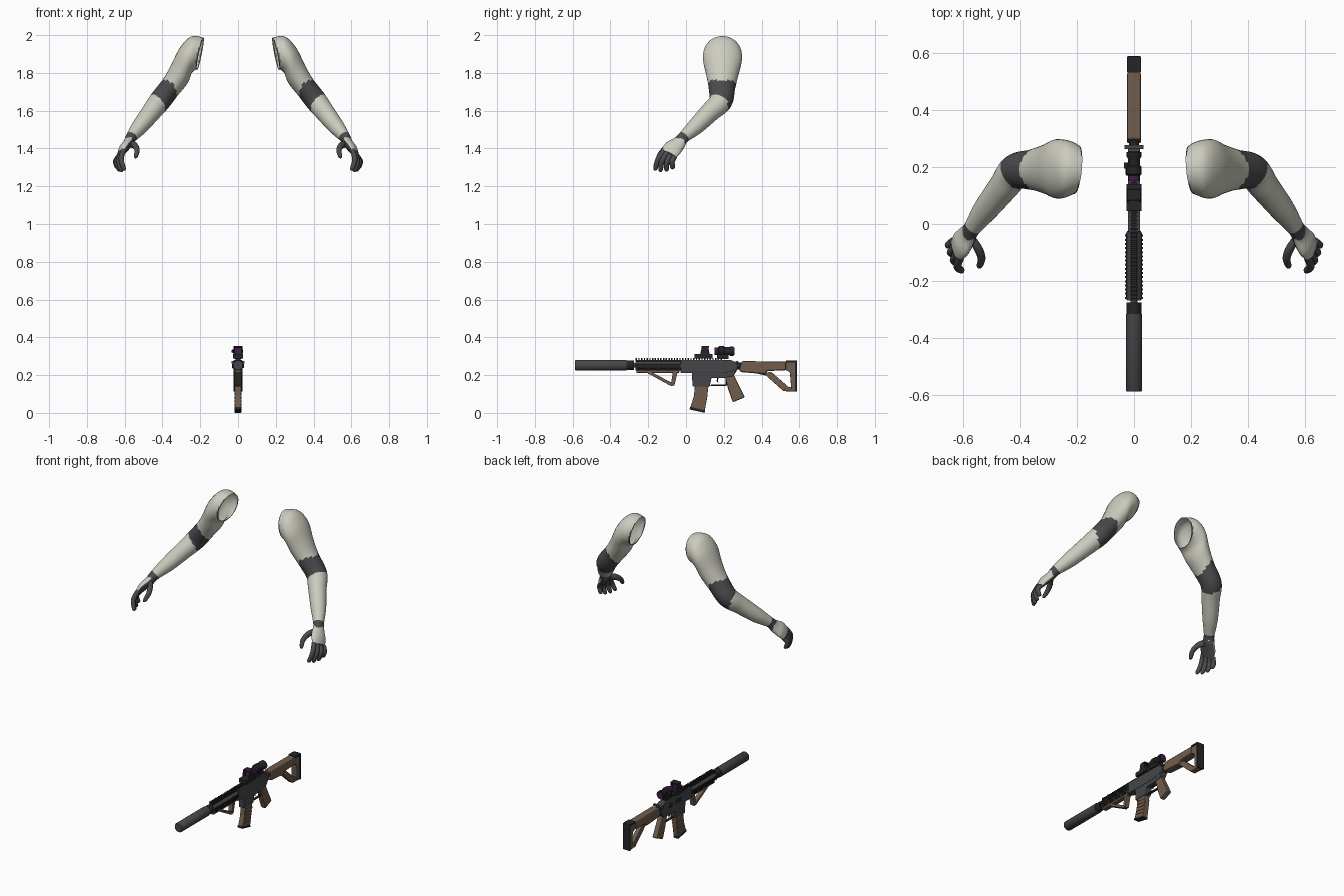
import bpy, bmesh, math
from mathutils import Vector

default_cube = bpy.data.objects.get("Cube")
if default_cube:
    bpy.data.objects.remove(default_cube, do_unlink=True)


def make_material(name, red, green, blue, roughness=0.6):
    material = bpy.data.materials.new(name)
    material.use_nodes = True
    material.diffuse_color = (red, green, blue, 1)
    shader = next(n for n in material.node_tree.nodes if n.type == 'BSDF_PRINCIPLED')
    shader.inputs["Base Color"].default_value = (red, green, blue, 1)
    shader.inputs["Roughness"].default_value = roughness
    return material


cream = make_material("warm white shell", .6, .6, .52)
joint = make_material("dark grey joint", .07, .07, .075)
metal = make_material("gunmetal", .06, .062, .066)
black = make_material("black polymer", .018, .018, .02)
brown = make_material("brown polymer", .16, .11, .075)
purple = make_material("purple lens", .06, .012, .08)


def finish(name, bm, materials, smooth=False, bevel=0):
    bmesh.ops.recalc_face_normals(bm, faces=bm.faces)
    mesh = bpy.data.meshes.new(name)
    bm.to_mesh(mesh)
    bm.free()
    for material in materials:
        mesh.materials.append(material)
    obj = bpy.data.objects.new(name, mesh)
    bpy.context.collection.objects.link(obj)
    if bevel:
        modifier = obj.modifiers.new("soft edges", 'BEVEL')
        modifier.width = bevel
        modifier.segments = 2
    if smooth:
        bpy.ops.object.select_all(action='DESELECT')
        obj.select_set(True)
        bpy.context.view_layer.objects.active = obj
        bpy.ops.object.shade_smooth_by_angle(angle=math.radians(40))
    return obj


def prism(name, outline, half_width, material, x=0, bevel=.003):
    """Side outline of (y, z) points, extruded across x."""
    bm = bmesh.new()
    face = bm.faces.new([bm.verts.new((x - half_width, y, z)) for y, z in outline])
    grown = bmesh.ops.extrude_face_region(bm, geom=[face])["geom"]
    moved = [v for v in grown if isinstance(v, bmesh.types.BMVert)]
    bmesh.ops.translate(bm, verts=moved, vec=(half_width * 2, 0, 0))
    return finish(name, bm, [material], bevel=bevel)


def block(name, y0, y1, z0, z1, half_width, material, x=0, bevel=.002):
    return prism(name, [(y0, z0), (y1, z0), (y1, z1), (y0, z1)], half_width, material, x, bevel)


def lathe(name, profile, z, material, sides=24, x=0):
    """Round part along y from (y, radius) points."""
    bm = bmesh.new()
    rings = []
    for y, radius in profile:
        angles = [math.tau * (i + .5) / sides for i in range(sides)]
        rings.append([bm.verts.new((x + radius * math.cos(a), y, z + radius * math.sin(a))) for a in angles])
    skin(bm, rings)
    bm.faces.new(rings[0])
    bm.faces.new(rings[-1])
    return finish(name, bm, [material], smooth=sides > 8)


def skin(bm, rings, rule=None):
    count = len(rings[0])
    for i in range(len(rings) - 1):
        for j in range(count):
            k = (j + 1) % count
            face = bm.faces.new((rings[i][j], rings[i][k], rings[i + 1][k], rings[i + 1][j]))
            if rule:
                face.material_index = rule(i, j)


def spline(rows, t):
    """Catmull-Rom sample of rows of numbers."""
    last = len(rows) - 1
    i = min(int(t), last - 1)
    u = t - i
    p, q, r, s = (rows[min(max(k, 0), last)] for k in range(i - 1, i + 3))
    return [b + u * (c - a + u * (2 * a - 5 * b + 4 * c - d + u * (3 * (b - c) + d - a))) / 2
            for a, b, c, d in zip(p, q, r, s)]


def limb(name, rows, side, steps, sides, materials, rule=None, open_start=False):
    """Tube through rows of x, y, z, side radius, outer radius, lean."""
    bm = bmesh.new()
    rings = []
    last = len(rows) - 1
    for n in range(last * steps + 1):
        t = n / steps
        x, y, z, wide, deep, lean = spline(rows, t)
        ahead, behind = spline(rows, min(t + .3, last)), spline(rows, max(t - .3, 0))
        tangent = Vector(ahead[:3]) - Vector(behind[:3])
        outer = Vector((math.sin(lean), 0, math.cos(lean)))
        across = tangent.cross(outer).normalized()
        ring = []
        for j in range(sides):
            a = math.tau * j / sides
            v = Vector((x, y, z)) + outer * deep * math.cos(a) + across * wide * math.sin(a)
            ring.append(bm.verts.new((v.x * side, v.y, v.z)))
        rings.append(ring)
    pick = (lambda i, j: rule((i + .5) / steps, math.tau * (j + .5) / sides)) if rule else None
    skin(bm, rings, pick)
    bm.faces.new(rings[-1])
    if not open_start:
        bm.faces.new(rings[0])
    return finish(name, bm, materials, smooth=True)


def arm_colour(t, angle):
    outward = math.cos(angle)
    shoulder_rim = t < .3 - .3 * outward
    elbow = 3.8 + .3 * outward * outward < t < 5.3 - .2 * outward
    cuff = 7.9 < t < 8.6 + .2 * math.sin(angle * 3)
    palm = t > 8.5 and outward < -.2
    return int(shoulder_rim or elbow or cuff or palm)


arm_rows = [
    (.2, .19, 1.9, .085, .088, -.2), (.235, .193, 1.905, .1, .088, .16),
    (.275, .193, 1.868, .103, .075, .42), (.31, .192, 1.795, .086, .066, .7),
    (.357, .19, 1.725, .071, .059, .7), (.415, .183, 1.65, .062, .058, .82),
    (.457, .13, 1.595, .053, .052, .95), (.52, .05, 1.515, .044, .043, .95),
    (.567, -.015, 1.457, .031, .029, .95), (.583, -.04, 1.427, .04, .026, .95),
    (.605, -.07, 1.4, .05, .024, .95), (.622, -.09, 1.37, .044, .016, .95)]

# Knuckle and fingertip of each finger
fingers = {
    "index_finger": ((.607, -.115, 1.39), (.602, -.165, 1.283)),
    "middle_finger": ((.618, -.1, 1.378), (.616, -.137, 1.276)),
    "ring_finger": ((.627, -.08, 1.367), (.628, -.104, 1.278)),
    "little_finger": ((.632, -.06, 1.36), (.637, -.07, 1.29))}

for label, side in (("left", 1), ("right", -1)):
    limb(label + "_arm", arm_rows, side, 8, 32, [cream, joint], arm_colour, True)
    for name, (knuckle, tip) in fingers.items():
        start, end = Vector(knuckle), Vector(tip)
        bend = start.lerp(end, .5) + Vector((.014, -.008, .006))
        rows = [(*start, .015, .014, 1.4), (*bend, .014, .014, 1.5),
                (*bend.lerp(end, .8), .012, .012, 1.6), (*end, .004, .004, 1.6)]
        limb(f"{label}_{name}", rows, side, 4, 12, [joint])
    thumb = [(.57, -.05, 1.425, .02, .018, 1.5), (.546, -.085, 1.415, .018, .017, 1.5),
             (.534, -.12, 1.39, .014, .014, 1.5), (.54, -.145, 1.36, .011, .011, 1.5),
             (.543, -.153, 1.35, .004, .004, 1.5)]
    limb(label + "_thumb", thumb, side, 4, 12, [joint])

# Suppressor, muzzle collar and barrel
bore = .252
lathe("suppressor", [(-.587, .012), (-.587, .025), (-.582, .029), (-.315, .029)], bore, metal, 32)
lathe("muzzle_collar", [(-.315, .026), (-.275, .026)], bore, black)
lathe("barrel", [(-.28, .013), (0, .013)], bore, metal, 16)

# Handguard with toothed rails and side slots
lathe("handguard", [(-.268, .026), (-.025, .026)], .248, metal, 8)
block("top_rail", -.268, .2, .27, .28, .011, black)
block("underside_rail", -.262, -.035, .212, .224, .014, brown)


def teeth(name, y, z0, z1, half_width, x, count):
    tooth = block(name, y, y + .007, z0, z1, half_width, black, x, 0)
    array = tooth.modifiers.new("row", 'ARRAY')
    array.use_relative_offset = False
    array.use_constant_offset = True
    array.constant_offset_displace = (0, .0145, 0)
    array.count = count


teeth("top_rail_teeth", -.267, .278, .29, .012, 0, 32)
for side in (-1, 1):
    block("side_rail", -.265, -.03, .24, .256, .003, black, side * .025, 0)
    teeth("side_rail_teeth", -.262, .238, .258, .003, side * .028, 16)
    for n in range(4):
        y = -.25 + n * .055
        block("handguard_slot", y, y + .038, .225, .233, .002, black, side * .02, 0)

# Angled foregrip with an open centre
prism("foregrip_front", [(-.21, .214), (-.18, .214), (-.075, .16), (-.07, .142), (-.085, .145)], .014, brown)
prism("foregrip_rear", [(-.07, .214), (-.045, .214), (-.062, .143), (-.08, .15)], .014, brown)

# Receiver
prism("upper_receiver", [(-.028, .21), (.2, .21), (.27, .225), (.27, .262), (.24, .28), (-.028, .28)], .021, metal)
prism("lower_receiver", [(.035, .14), (.125, .14), (.135, .185), (.2, .185), (.25, .195),
                         (.27, .225), (.03, .225)], .019, metal)
block("ejection_port", .075, .135, .232, .256, .002, black, -.021, 0)
prism("forward_assist", [(.17, .235), (.2, .235), (.19, .255), (.17, .255)], .005, black, -.024)
block("charging_handle", .262, .277, .262, .274, .034, metal)
block("trigger_guard_base", .13, .215, .143, .149, .008, black)
prism("trigger_guard_rear", [(.208, .143), (.217, .148), (.22, .19), (.212, .19)], .008, black)
prism("trigger", [(.165, .19), (.175, .19), (.168, .172), (.172, .157), (.162, .168)], .004, black)

# Magazine with raised ribs, and the pistol grip
prism("magazine", [(.048, .155), (.12, .155), (.112, .08), (.098, .006), (.022, .026), (.042, .09)], .016, brown)
for side in (-1, 1):
    for n in range(5):
        z = .04 + n * .02
        y = .036 + n * .004
        prism("magazine_rib", [(y, z + .006), (y + .063, z - .006), (y + .064, z), (y + .001, z + .012)],
              .002, brown, side * .0165, 0)
prism("magazine_base", [(.019, .018), (.1, -.0), (.102, .012), (.021, .032)], .018, black)
prism("pistol_grip", [(.205, .192), (.255, .2), (.268, .17), (.312, .083), (.248, .056), (.225, .12)],
      .017, brown, bevel=.007)

# Stock: tube, cheek rest, strut and butt frame
lathe("buffer_tube", [(.265, .018), (.535, .018)], .248, black, 16)
prism("stock_body", [(.28, .222), (.3, .215), (.42, .205), (.43, .222), (.53, .225), (.53, .272), (.295, .274)],
      .025, brown, bevel=.008)
prism("stock_lever", [(.37, .21), (.43, .21), (.44, .195), (.41, .2)], .01, brown)
prism("stock_strut", [(.41, .21), (.45, .218), (.54, .14), (.54, .116), (.515, .116)], .014, brown)
prism("stock_foot", [(.515, .115), (.58, .113), (.58, .133), (.53, .138)], .018, brown)
prism("butt_frame", [(.558, .115), (.58, .113), (.582, .275), (.52, .272), (.52, .23), (.55, .215)], .02, brown)
block("butt_pad", .577, .588, .112, .277, .024, black, bevel=.004)
block("butt_cap", .53, .584, .266, .277, .025, black)

# Reflex sight: base, window frame and lens
block("sight_base", .045, .14, .287, .312, .027, black)
for side in (-1, 1):
    prism("sight_wall", [(.075, .31), (.125, .31), (.118, .35), (.085, .356)], .003, black, side * .022)
block("sight_hood", .083, .122, .347, .355, .024, black)
block("sight_lens", .1, .103, .31, .348, .02, purple, bevel=0)

# Magnifier on its mount
block("magnifier_mount", .165, .225, .286, .31, .02, black)
lathe("magnifier_front", [(.15, .02), (.175, .02)], .327, purple)
lathe("magnifier_tube", [(.17, .022), (.175, .027), (.2, .027), (.205, .022), (.23, .022),
                         (.235, .026), (.252, .026)], .327, black)
lathe("magnifier_eyepiece", [(.25, .02), (.256, .02)], .327, purple)
lathe("magnifier_knob", [(.195, .01), (.215, .01)], .327, black, 12, -.026)
